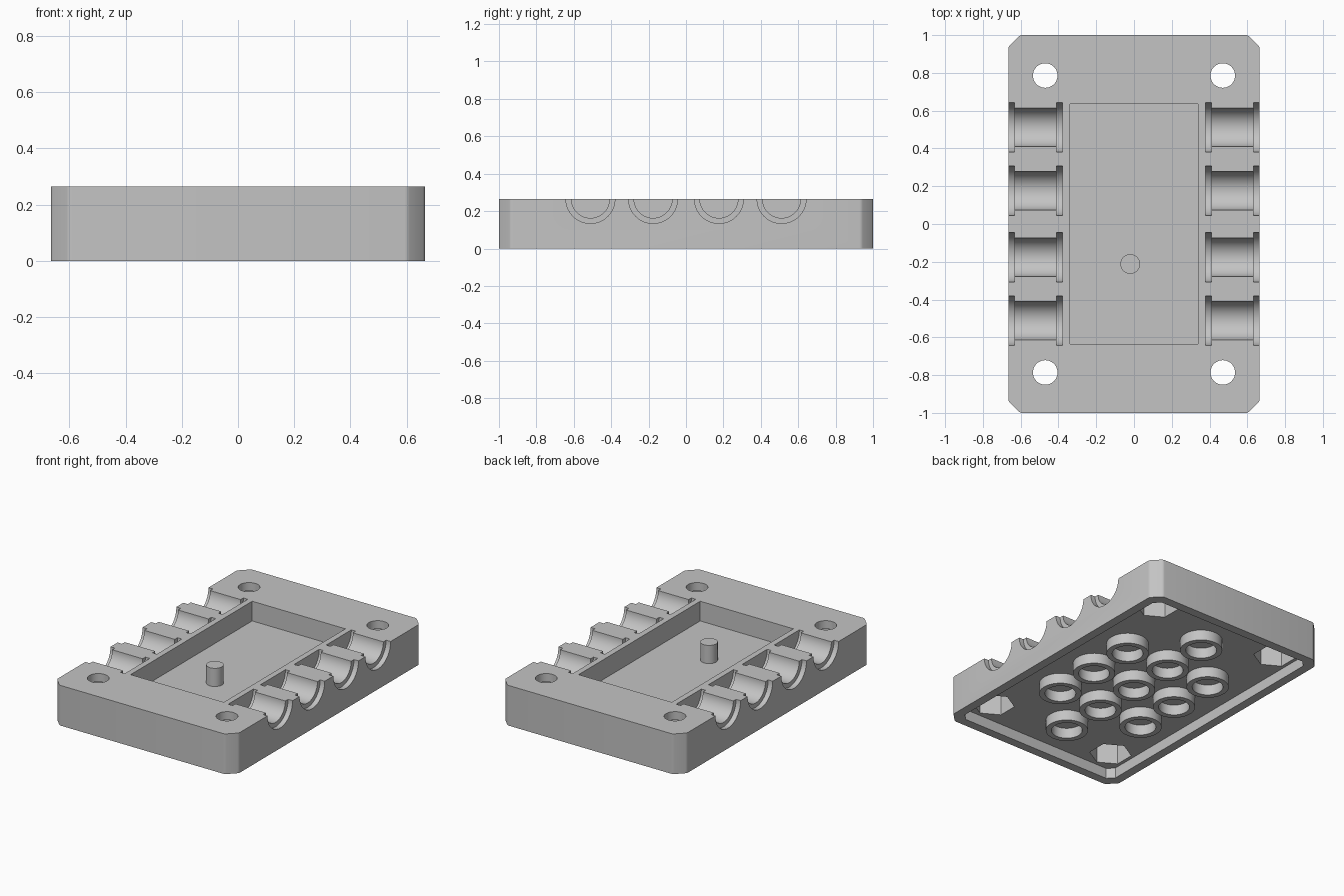
import bpy, bmesh
from math import radians, tau
from mathutils import Matrix, Vector

cube = bpy.data.objects.get("Cube")
if cube:
    bpy.data.objects.remove(cube, do_unlink=True)

GREY = (0.55, 0.55, 0.55, 1.0)
mat = bpy.data.materials.new("plain grey")
mat.use_nodes = True
mat.diffuse_color = GREY
mat.node_tree.nodes["Principled BSDF"].inputs["Base Color"].default_value = GREY

HEIGHT = 0.265      # full thickness of the plate
CEILING = 0.07      # depth of the hollow underneath
FLOOR = 0.135       # floor of the top pocket


def make(name, bm, matrix=Matrix()):
    bmesh.ops.recalc_face_normals(bm, faces=bm.faces)
    bm.transform(matrix)
    mesh = bpy.data.meshes.new(name)
    bm.to_mesh(mesh)
    bm.free()
    mesh.materials.append(mat)
    obj = bpy.data.objects.new(name, mesh)
    bpy.context.collection.objects.link(obj)
    return obj


def smooth(obj):
    bpy.ops.object.select_all(action="DESELECT")
    obj.select_set(True)
    bpy.context.view_layer.objects.active = obj
    bpy.ops.object.shade_smooth_by_angle(angle=radians(30))


def upright(bm):
    return [e for e in bm.edges
            if abs((e.verts[0].co - e.verts[1].co).normalized().z) > 0.99]


def block(name, hx, hy, z0, z1, chamfer=0, ease=0):
    """Box with chamfered upright corners, whose edges are slightly eased."""
    bm = bmesh.new()
    bmesh.ops.create_cube(bm, size=2)
    bm.transform(Matrix.Translation((0, 0, (z0 + z1) / 2))
                 @ Matrix.Diagonal((hx, hy, (z1 - z0) / 2, 1)))
    if chamfer:
        bmesh.ops.bevel(bm, geom=upright(bm), offset=chamfer, segments=1, affect="EDGES")
    if ease:
        bmesh.ops.bevel(bm, geom=upright(bm), offset=ease, segments=3, profile=0.5,
                        affect="EDGES")
    return make(name, bm)


def lathe(name, profile, matrix, sides=48, closed=False):
    """Turn a profile of (radius, height) points about the local z axis."""
    bm = bmesh.new()
    verts = [bm.verts.new((r, 0, h)) for r, h in profile]
    edges = [bm.edges.new(pair) for pair in zip(verts, verts[1:])]
    if closed:
        edges.append(bm.edges.new((verts[-1], verts[0])))
    bmesh.ops.spin(bm, geom=verts + edges, cent=(0, 0, 0), axis=(0, 0, 1),
                   angle=tau, steps=sides, use_merge=False)
    bmesh.ops.remove_doubles(bm, verts=bm.verts, dist=0.0001)
    return make(name, bm, matrix)


def rod(name, radius, x, y, z0, z1, sides=48, turn=0):
    profile = [(0, z0), (radius, z0), (radius, z1), (0, z1)]
    return lathe(name, profile,
                 Matrix.Translation((x, y, 0)) @ Matrix.Rotation(turn, 4, "Z"), sides)


# Main plate
body = block("base_plate", 0.665, 1.0, 0, HEIGHT, 0.062, 0.01)

# Top pocket and hollow underside
cutters = [block("pocket_cutter", 0.34, 0.634, FLOOR, 0.4),
           block("underside_cutter", 0.605, 0.94, -0.1, CEILING, 0.04)]

# Bolt holes with hexagonal nut recesses below
for sx in (-1, 1):
    for sy in (-1, 1):
        x, y = sx * 0.47, sy * 0.786
        cutters.append(rod("hole_cutter", 0.065, x, y, 0.1, 0.4))
        cutters.append(rod("nut_cutter", 0.13, x, y, 0.03, 0.21, 6, radians(30)))

# Stepped half-round grooves along both sides
WIDE, NARROW = 0.131, 0.102
groove = [(0, 0.378), (WIDE, 0.378), (WIDE, 0.41), (NARROW, 0.41),
          (NARROW, 0.632), (WIDE, 0.632), (WIDE, 0.75), (0, 0.75)]
for side in (-1, 1):
    for y in (-0.511, -0.176, 0.176, 0.511):
        place = Matrix.Translation((0, y, HEIGHT)) @ Matrix.Rotation(side * radians(90), 4, "Y")
        cutters.append(lathe("groove_cutter", groove, place, 64))

# Cut everything out, then discard the cutters
for cutter in cutters:
    cutter.hide_render = True
    mod = body.modifiers.new("cut", "BOOLEAN")
    mod.operation, mod.solver, mod.object = "DIFFERENCE", "EXACT", cutter
bpy.context.view_layer.update()
cut_mesh = bpy.data.meshes.new_from_object(
    body.evaluated_get(bpy.context.evaluated_depsgraph_get()))
body.modifiers.clear()
body.data = cut_mesh
cut_mesh.materials.clear()
cut_mesh.materials.append(mat)
for poly in cut_mesh.polygons:
    poly.material_index = 0
for cutter in cutters:
    bpy.data.objects.remove(cutter, do_unlink=True)
smooth(body)

# Pin standing in the pocket
smooth(rod("pocket_pin", 0.052, -0.02, -0.212, FLOOR - 0.005, 0.255))

# Support rings under the plate: a square grid plus one at each end
PITCH = 0.322
spots = [(i, j) for i in (-1, 0, 1) for j in (-1, 0, 1)] + [(0, -2), (0, 2)]
ring = [(0.095, 0), (0.13, 0), (0.13, CEILING + 0.004), (0.095, CEILING + 0.004)]
for i, j in spots:
    place = Matrix.Translation(Vector((i * PITCH, j * PITCH, 0)))
    smooth(lathe("support_ring", ring, place, 48, closed=True))
